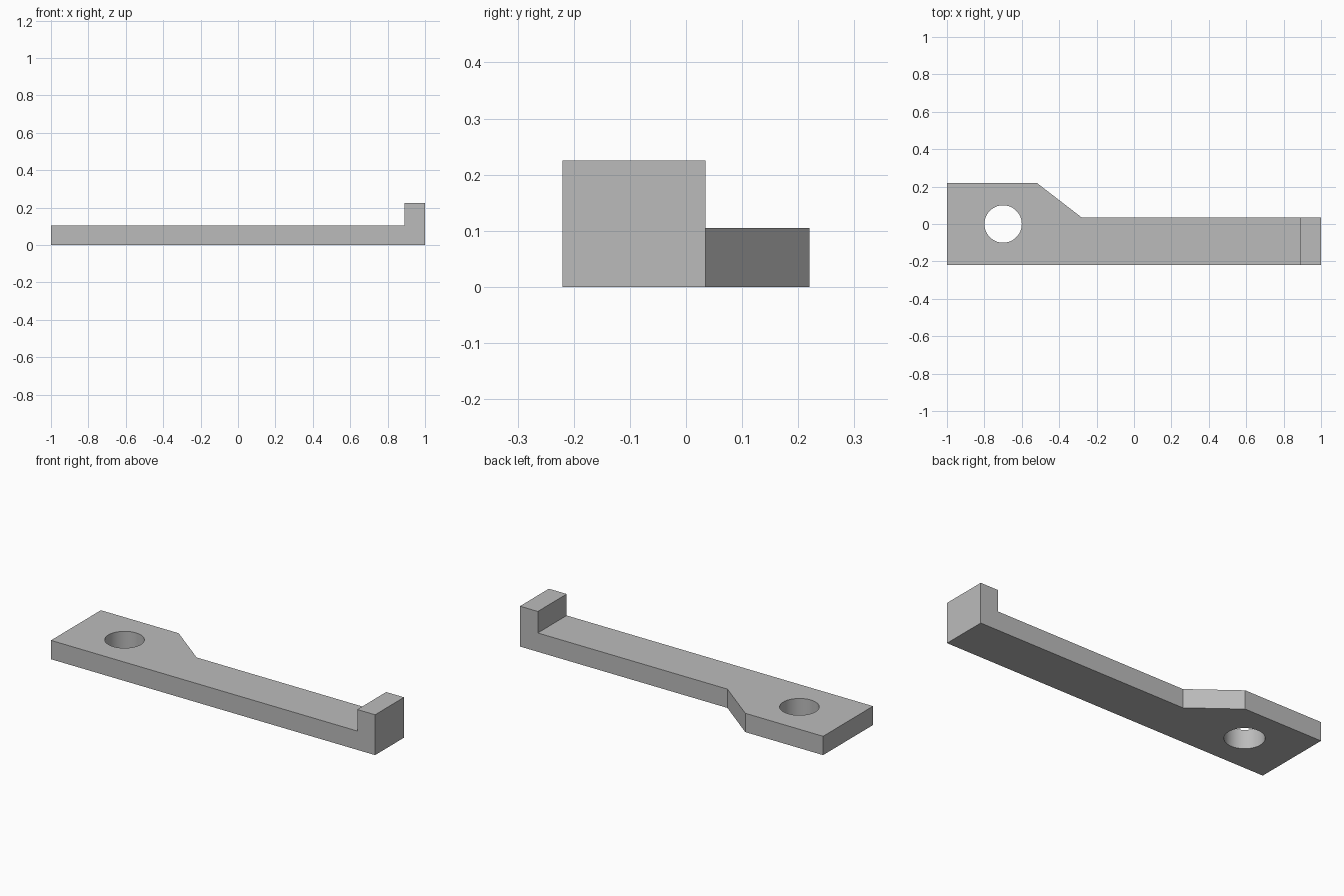
import bpy
import bmesh
from mathutils import Vector

cube = bpy.data.objects.get("Cube")
if cube:
    bpy.data.objects.remove(cube, do_unlink=True)

# Dimensions
THICK, HOOK_TOP = 0.105, 0.225
FRONT, ARM_BACK, PAD_BACK = -0.22, 0.035, 0.22
HOOK_X = 0.89
HOLE_X, HOLE_R = -0.7, 0.1

grey = bpy.data.materials.new("plain grey")
grey.use_nodes = True
colour = (0.5, 0.5, 0.5, 1)
grey.diffuse_color = colour
grey.node_tree.nodes["Principled BSDF"].inputs["Base Color"].default_value = colour


def raise_faces(bm, faces, height):
    """Extrude faces straight up and return the new top faces."""
    geom = bmesh.ops.extrude_face_region(bm, geom=faces)["geom"]
    verts = [g for g in geom if isinstance(g, bmesh.types.BMVert)]
    bmesh.ops.translate(bm, verts=verts, vec=Vector((0, 0, height)))
    return [g for g in geom if isinstance(g, bmesh.types.BMFace)]


# Plate outline: wide pad, sloped shoulder, narrow arm, and end strip
bm = bmesh.new()
outline = [(-1, FRONT), (HOOK_X, FRONT), (HOOK_X, ARM_BACK),
           (-0.28, ARM_BACK), (-0.52, PAD_BACK), (-1, PAD_BACK)]
verts = [bm.verts.new((x, y, 0)) for x, y in outline]
end = [bm.verts.new((1, y, 0)) for y in (FRONT, ARM_BACK)]
plate = bm.faces.new(verts)
strip = bm.faces.new((verts[1], end[0], end[1], verts[2]))

# Thicken the plate, then raise the end strip into the hook
tops = raise_faces(bm, [plate, strip], THICK)
hook = max(tops, key=lambda f: f.calc_center_median().x)
raise_faces(bm, [hook], HOOK_TOP - THICK)
bmesh.ops.dissolve_limit(bm, angle_limit=0.01, verts=bm.verts[:], edges=bm.edges[:])
bmesh.ops.recalc_face_normals(bm, faces=bm.faces[:])

mesh = bpy.data.meshes.new("hooked_arm")
bm.to_mesh(mesh)
bm.free()
mesh.materials.append(grey)
arm = bpy.data.objects.new("hooked_arm", mesh)
bpy.context.collection.objects.link(arm)

# Round through hole in the pad
bpy.ops.mesh.primitive_cylinder_add(vertices=64, radius=HOLE_R, depth=1,
                                    location=(HOLE_X, 0, 0))
cutter = bpy.context.object
cutter.name = "hole_cutter"
cutter.data.materials.append(grey)
cut = arm.modifiers.new("hole", "BOOLEAN")
cut.operation = "DIFFERENCE"
cut.solver = "EXACT"
cut.object = cutter

bpy.ops.object.select_all(action="DESELECT")
arm.select_set(True)
bpy.context.view_layer.objects.active = arm
bpy.ops.object.modifier_apply(modifier=cut.name)
bpy.data.objects.remove(cutter, do_unlink=True)
bpy.ops.object.shade_smooth_by_angle(angle=0.5)
